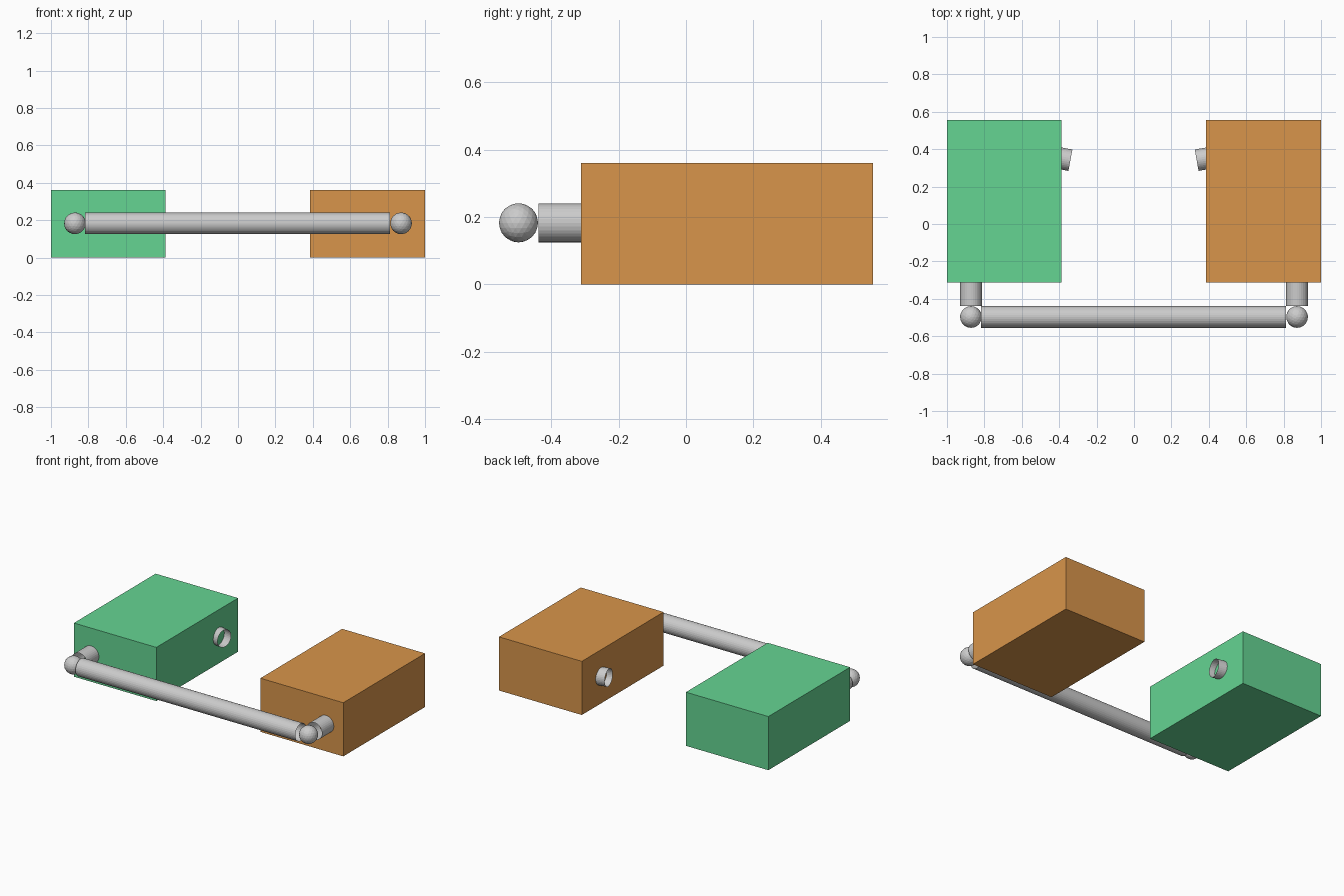
import bpy
from mathutils import Vector

if "Cube" in bpy.data.objects:
    bpy.data.objects.remove(bpy.data.objects["Cube"])

R = 0.058      # pipe radius
Z = 0.183      # pipe centre height
PIPE_Y = -0.497


def material(name, rgb):
    m = bpy.data.materials.new(name)
    m.diffuse_color = (*rgb, 1)
    m.use_nodes = True
    m.node_tree.nodes["Principled BSDF"].inputs["Base Color"].default_value = m.diffuse_color
    return m


def box(name, lo, hi, mat):
    lo, hi = Vector(lo), Vector(hi)
    bpy.ops.mesh.primitive_cube_add(size=1, location=(lo + hi) / 2)
    o = bpy.context.object
    o.name = name
    o.scale = hi - lo
    o.data.materials.append(mat)


def pipe(name, a, b):
    # open-ended tube between two points
    a, b = Vector(a), Vector(b)
    d = b - a
    bpy.ops.mesh.primitive_cylinder_add(vertices=32, radius=R, depth=d.length,
                                        end_fill_type='NOTHING', location=(a + b) / 2)
    o = bpy.context.object
    o.name = name
    o.rotation_euler = d.to_track_quat('Z', 'Y').to_euler()


# Two blocks
box("left_block", (-1, -0.312, 0), (-0.388, 0.555, 0.36),
    material("green", (0.13, 0.66, 0.29)))
box("right_block", (0.385, -0.312, 0), (1, 0.555, 0.36),
    material("orange", (0.69, 0.3, 0.07)))

# Front connecting pipe
pipe("front_pipe", (-0.818, PIPE_Y, Z), (0.814, PIPE_Y, Z))

for side, s, tip in (("left", -1, 0.34), ("right", 1, 0.335)):
    # Ball elbow and short pipe into the block
    x = s * 0.872
    bpy.ops.mesh.primitive_ico_sphere_add(subdivisions=3, radius=R, location=(x, PIPE_Y, Z))
    bpy.context.object.name = side + "_elbow"
    pipe(side + "_front_stub", (x, -0.438, Z), (x, -0.30, Z))
    # Angled open stub on the inner face
    pipe(side + "_inner_stub", (s * 0.42, 0.356, Z), (s * tip, 0.341, Z))
